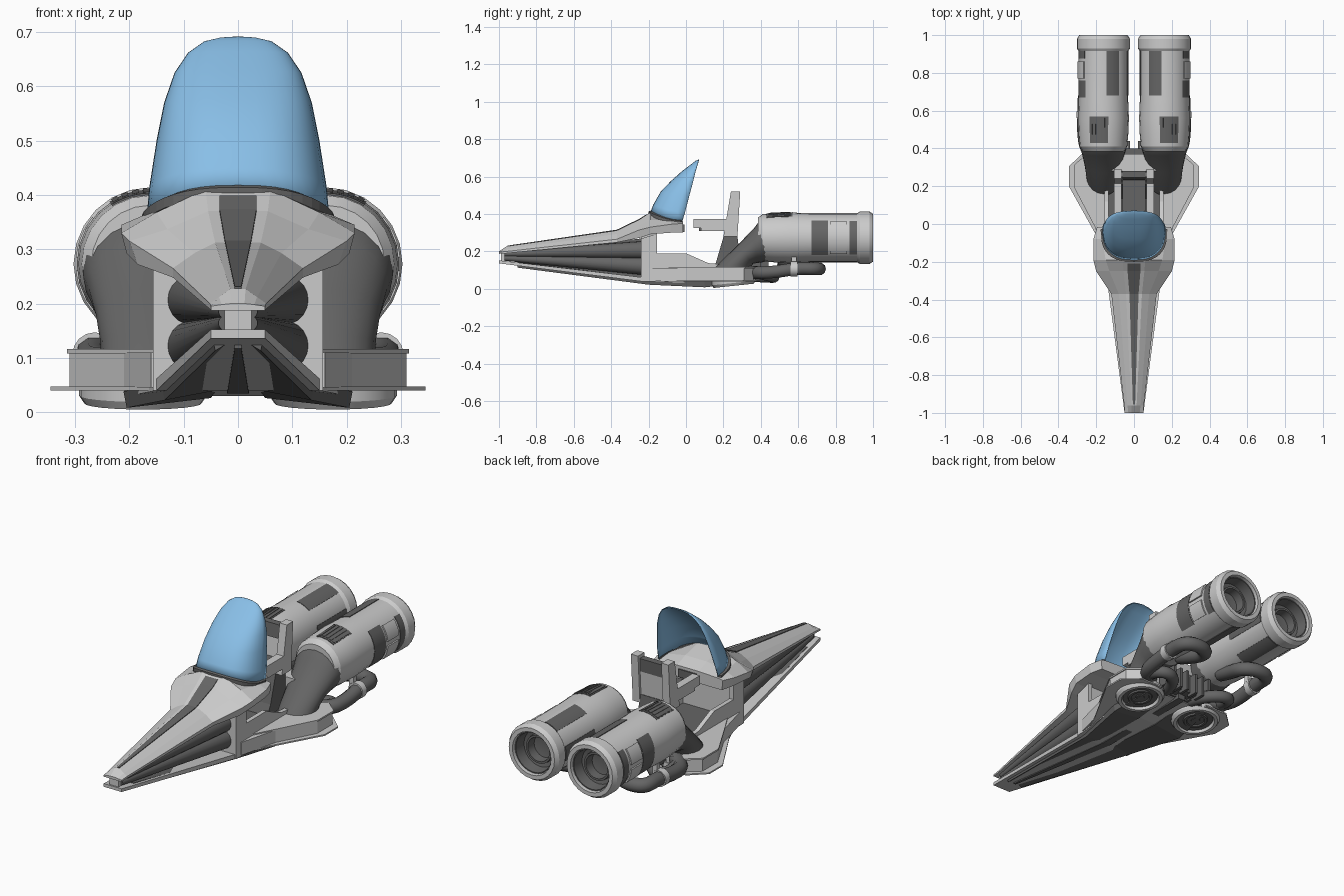
import bpy, bmesh, math
from mathutils import Matrix, Vector

if "Cube" in bpy.data.objects:
    bpy.data.objects.remove(bpy.data.objects["Cube"])


def material(name, color):
    m = bpy.data.materials.new(name)
    m.diffuse_color = color
    m.use_nodes = True
    m.node_tree.nodes["Principled BSDF"].inputs["Base Color"].default_value = m.diffuse_color
    return m


DARK = material("dark_metal", (0.13, 0.13, 0.13, 1))
GLASS = material("blue_glass", (0.25, 0.52, 0.8, 1))


def finish(name, bm, mat=None, mirror=False, smooth=None):
    bmesh.ops.remove_doubles(bm, verts=bm.verts, dist=1e-5)
    bmesh.ops.recalc_face_normals(bm, faces=bm.faces)
    me = bpy.data.meshes.new(name)
    bm.to_mesh(me)
    bm.free()
    ob = bpy.data.objects.new(name, me)
    bpy.context.collection.objects.link(ob)
    if mat:
        me.materials.append(mat)
    if smooth:
        me.shade_smooth()
        me.set_sharp_from_angle(angle=math.radians(smooth))
    if mirror:
        ob.modifiers.new("mirror", 'MIRROR').use_mirror_merge = False
    return ob


def loft(name, rings, mat=None, mirror=False, smooth=None, closed=True, caps=True):
    bm = bmesh.new()
    rows = [[bm.verts.new(p) for p in ring] for ring in rings]
    n = len(rows[0])
    for a, b in zip(rows, rows[1:]):
        for i in range(n if closed else n - 1):
            j = (i + 1) % n
            bm.faces.new((a[i], a[j], b[j], b[i]))
    if caps:
        bm.faces.new(rows[0])
        bm.faces.new(rows[-1])
    return finish(name, bm, mat, mirror, smooth)


def prism(name, pts, axis, a, b, mat=None, mirror=False):
    place = {'x': lambda p, h: (h, p[0], p[1]), 'z': lambda p, h: (p[0], p[1], h)}[axis]
    return loft(name, [[place(p, h) for p in pts] for h in (a, b)], mat, mirror)


def box(name, x0, x1, y0, y1, z0, z1, mat=None, mirror=False):
    return prism(name, [(x0, y0), (x1, y0), (x1, y1), (x0, y1)], 'z', z0, z1, mat, mirror)


def slab(name, rows, mat=None):
    # rows of (y, half width, z bottom, z top)
    return loft(name, [[(-w, y, a), (w, y, a), (w, y, b), (-w, y, b)] for y, w, a, b in rows], mat)


def lathe(name, profile, matrix, mat=None, seg=24):
    rings = [[matrix @ Vector((r * math.cos(k * math.tau / seg), r * math.sin(k * math.tau / seg), h))
              for k in range(seg)] for r, h in profile]
    return loft(name, rings, mat, True, 30)


def pipe(name, pts, radius, s):
    cu = bpy.data.curves.new(name, 'CURVE')
    cu.dimensions = '3D'
    cu.bevel_depth = radius
    cu.bevel_resolution = 3
    cu.use_fill_caps = True
    sp = cu.splines.new('NURBS')
    sp.points.add(len(pts) - 1)
    for p, (x, y, z) in zip(sp.points, pts):
        p.co = (s * x, y, z, 1)
    sp.use_endpoint_u = True
    sp.order_u = 3
    sp.resolution_u = 6
    cu.materials.append(DARK)
    bpy.context.collection.objects.link(bpy.data.objects.new(name, cu))


# Faceted nose hood: half sections from crest to lower lip
hood = [(-1, (.012, .2), (.03, .198), (.05, .195), (.05, .187)),
        (-.96, (.014, .227), (.035, .212), (.052, .2), (.052, .19)),
        (-.37, (.042, .312), (.08, .293), (.12, .265), (.12, .248)),
        (-.25, (.055, .37), (.13, .337), (.2, .315), (.185, .272)),
        (-.19, (.06, .41), (.15, .368), (.215, .33), (.205, .292)),
        (-.08, (.06, .385), (.168, .365), (.215, .345), (.205, .3)),
        (-.015, (.06, .36), (.168, .355), (.195, .35), (.19, .3))]
loft("nose_hood", [[(x, y, z) for x, z in h] + [(-x, y, z) for x, z in reversed(h)]
                   for y, *h in hood])
slab("hood_stripe", [(-.955, .006, .21, .231), (-.37, .024, .3, .316), (-.25, .034, .35, .374),
                     (-.21, .034, .38, .399)], DARK)
box("dash_screen", -.05, .05, -.03, -.009, .305, .345, DARK)

# Windshield: (side x, side y, side z, front y, front z) per row
shield = [(.168, -.02, .36, -.19, .41), (.164, -.005, .41, -.175, .45), (.15, .018, .5, -.135, .52),
          (.136, .037, .57, -.08, .577), (.117, .05, .625, -.02, .63), (.092, .061, .662, .025, .664),
          (.062, .067, .683, .05, .684), (.032, .069, .69, .064, .69), (0, .07, .692, .07, .692)]


def shield_row(w, ys, zs, yf, zf, n=20):
    row = []
    for k in range(n + 1):
        a = math.pi * k / n
        c, s = math.cos(a), max(math.sin(a), 0)
        row.append((math.copysign(abs(c) ** .75, c) * w, ys + (yf - ys) * s ** .75,
                    zs + (zf - zs) * s ** 1.4))
    return row


ws = loft("windshield", [shield_row(*r) for r in shield], GLASS, smooth=60, closed=False, caps=False)
ws.modifiers.new("thickness", 'SOLIDIFY').thickness = .004
base = [Vector(p) for p in shield_row(*shield[0])]
loft("windshield_rim", [[p + Vector((p.x * a, -.01 * (a > 0), b)) for a, b in
                         ((-.03, -.015), (.05, -.015), (.05, .004), (-.03, .008))] for p in base], DARK)

# Nose barrels, core and tip
for name, z0, z1 in (("upper_barrel", .186, .207), ("lower_barrel", .164, .122)):
    rings = []
    for y, x, z, r in ((-.97, .022, z0, .014), (-.235, .083, z1, .047)):
        rings.append([(x + r * math.cos(k * math.tau / 20), y, z + r * math.sin(k * math.tau / 20))
                      for k in range(20)])
    loft(name, rings, DARK, True, 30)
slab("nose_core", [(-.96, .02, .15, .19), (-.23, .07, .06, .27)], DARK)
slab("nose_pin", [(-.99, .025, .15, .19), (-.94, .025, .15, .19)])

# Lower nose plate and dark belly: raised in the middle, lower at the sides
slab("lower_nose_plate", [(-1, .05, .136, .152), (-.24, .15, .04, .062), (.1, .2, .03, .045),
                          (.33, .2, .045, .06)])
belly = [(-.9, .012, .042, .113), (-.2, .04, .135, .022), (.1, .05, .205, .008), (.36, .05, .17, .035)]
loft("belly_skid", [[(a, y, z + .018), (b, y, z), (b + .006, y, z + .03), (a, y, z + .032)]
                    for y, a, b, z in belly], DARK, True)
slab("belly_keel", [(-.9, .006, .117, .14), (-.2, .02, .034, .06), (.36, .02, .034, .07)], DARK)

# Cockpit tub, bulkhead and floor
tub = [(-.24, .04), (-.24, .268), (-.155, .295), (-.155, .19), (0, .19), (.12, .137), (.33, .12),
       (.33, .06), (.1, .03)]
prism("cockpit_side", tub, 'x', .135, .157, None, True)
box("bulkhead", -.14, .14, -.24, -.17, .045, .29)
slab("cockpit_floor", [(-.18, .14, .04, .09), (.34, .14, .05, .09)], DARK)

# Side wings with thin flange and top lip
prism("side_wing", [(.14, -.2), (.16, -.2), (.21, 0), (.31, .19), (.31, .31), (.25, .36), (.14, .36)],
      'z', .045, .11, None, True)
prism("wing_flange", [(.14, -.2), (.2, -.06), (.25, .03), (.345, .2), (.345, .305), (.265, .38),
                      (.14, .38)], 'z', .04, .047, None, True)
prism("wing_lip", [(.15, -.12), (.215, 0), (.315, .19), (.315, .315), (.25, .37), (.15, .37)],
      'z', .108, .116, None, True)

# Round hover pads, tilted up toward the rear
pad = Matrix.Translation((.175, .255, .026)) @ Matrix.Rotation(math.radians(6), 4, 'X')
lathe("hover_pad", [(.118, .03), (.118, .005), (.108, -.01), (.092, -.01), (.086, .01)], pad)
lathe("hover_pad_core", [(.087, .008), (.085, .002), (.06, .004), (.057, -.003), (.045, -.003),
                         (.042, .003), (.022, .003), (.02, -.001)], pad, DARK)

# Engines: elbow intake, body and nozzle
CX, CZ = .162, .273
elbow = []
for yf, zf, yr, zr, w in ((.15, .105, .35, .105, .09), (.18, .14, .352, .125, .092),
                          (.27, .228, .36, .135, .1), (.36, .32, .38, .138, .113),
                          (.4, .372, .41, .142, .124), (.44, .392, .44, .15, .122)):
    ring = []
    for k in range(20):
        a = k * math.tau / 20
        t = (1 - math.cos(a)) / 2
        ring.append((CX + w * math.sin(a), yf + (yr - yf) * t, zf + (zr - zf) * t))
    elbow.append(ring)
loft("engine_elbow", elbow, DARK, True, 40)
axle = Matrix.Translation((CX, 0, CZ)) @ Matrix.Rotation(-math.pi / 2, 4, 'X')
lathe("engine_body", [(.108, .385), (.126, .41), (.132, .48), (.135, .56), (.131, .66), (.131, .915),
                      (.141, .93), (.141, .98), (.128, 1), (.108, 1), (.1, .87)], axle)
lathe("engine_nozzle", [(.1, .885), (.104, .985), (.099, .985), (.092, .93), (.072, .925), (.07, .945),
                        (.06, .945), (.056, .9), (.03, .895)], axle, DARK)


def arc_panel(name, a0, a1, y0, y1, r0, r1, mat=None, slope=0):
    rings = []
    for k in range(9):
        a = math.radians(a0 + (a1 - a0) * k / 8)
        rings.append([(CX + r * math.cos(a), y, CZ + r * math.sin(a))
                      for r, y in ((r0, y0), (r1 - slope, y0), (r1, y1), (r0, y1))])
    loft(name, rings, mat, True, 30)


# Panels, clips and slatted vent on each engine
for a in (113, 180, 247):
    arc_panel("engine_strip", a - 16, a + 16, .68, .915, .12, .133, DARK)
arc_panel("side_band_front", -44, 44, .67, .76, .12, .133, DARK)
arc_panel("side_band_rear", -42, 42, .875, .915, .12, .133, DARK)
for a in (-22, 22):
    arc_panel("side_clip", a - 17, a + 17, .77, .86, .12, .137)
arc_panel("vent_plate", 57, 101, .43, .57, .11, .1365, DARK, .006)
for k in range(5):
    arc_panel("vent_slat", 59 + 8.5 * k, 64 + 8.5 * k, .44, .56, .12, .139, DARK, .006)

# Exhaust pipes with collars below the engines
for s in (1, -1):
    pipe("outer_pipe", [(.18, .34, .09), (.25, .38, .085), (.268, .48, .09), (.264, .6, .11),
                        (.264, .7, .106), (.18, .72, .106), (.11, .68, .108), (.12, .58, .13),
                        (.13, .5, .16)], .035, s)
    pipe("inner_pipe", [(.08, .33, .07), (.1, .42, .062), (.17, .48, .062), (.23, .45, .07),
                        (.22, .36, .09)], .031, s)
lathe("pipe_collar", [(.03, .56), (.041, .56), (.041, .595), (.03, .595)],
      Matrix.Translation((.264, 0, .106)) @ Matrix.Rotation(-math.pi / 2, 4, 'X'), None, 16)
box("collar_bracket", .225, .25, .565, .59, .12, .17, None, True)

# Rear machinery block with ribs
box("rear_block", -.13, .13, .3, .4, .06, .16, DARK)
for x in (.02, .06, .1):
    box("rear_rib", x, x + .014, .38, .44, .045, .15, DARK, True)

# Seat: pedestal, cushion, arm rails, backrest
prism("seat_pedestal", [(.13, .08), (.16, .14), (.21, .31), (.27, .32), (.3, .08)], 'x', -.07, .07, DARK)
box("seat_cushion", -.062, .062, .07, .24, .31, .345, DARK)
prism("arm_rail", [(.04, .325), (.04, .372), (.23, .372), (.23, .31), (.08, .31), (.08, .325)],
      'x', .065, .105, None, True)
prism("seat_upright", [(.2, .28), (.24, .52), (.29, .52), (.275, .28)], 'x', .065, .105, None, True)
prism("seat_back", [(.225, .3), (.25, .47), (.275, .47), (.265, .3)], 'x', -.066, .066)
prism("headrest", [(.236, .44), (.246, .505), (.28, .505), (.278, .44)], 'x', -.062, .062, DARK)
prism("seat_mount", [(-.12, .28), (.12, .28), (.09, .37), (-.09, .37)], 'z', .18, .235)
